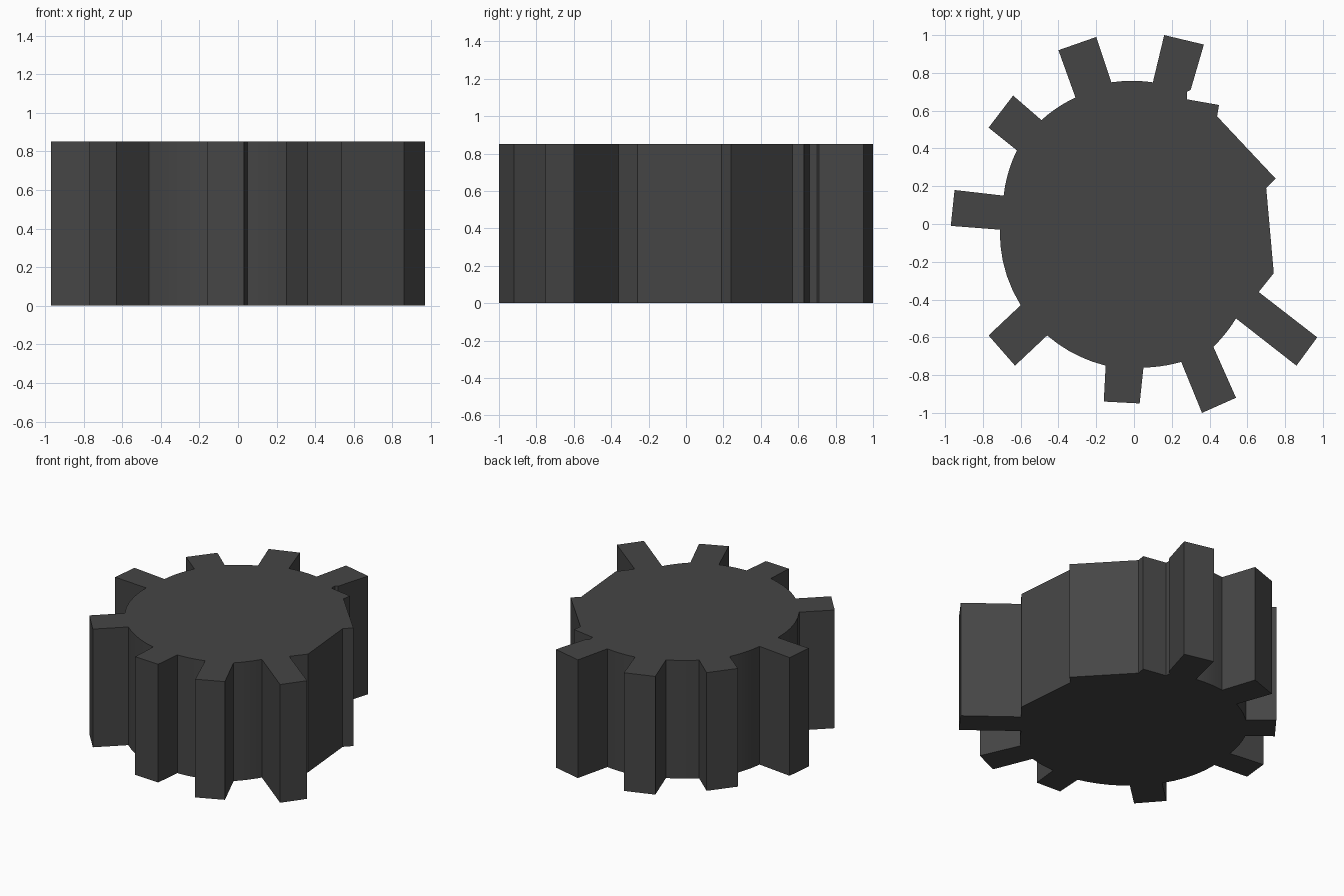
import bpy, bmesh, math

if "Cube" in bpy.data.objects:
    bpy.data.objects.remove(bpy.data.objects["Cube"])

HEIGHT = 0.85

# Teeth, counter-clockwise: first root, first tip, second tip, second root
TEETH = [
    [(0.30, 0.71), (0.37, 0.95), (0.16, 1.00), (0.10, 0.75)],
    [(-0.12, 0.75), (-0.20, 0.99), (-0.40, 0.92), (-0.31, 0.67)],
    [(-0.49, 0.55), (-0.64, 0.68), (-0.77, 0.51), (-0.62, 0.39)],
    [(-0.69, 0.15), (-0.95, 0.18), (-0.97, -0.01), (-0.71, -0.03)],
    [(-0.60, -0.43), (-0.77, -0.59), (-0.63, -0.75), (-0.46, -0.59)],
    [(-0.15, -0.75), (-0.16, -0.94), (0.03, -0.95), (0.05, -0.76)],
    [(0.25, -0.73), (0.36, -1.00), (0.54, -0.92), (0.42, -0.65)],
    [(0.54, -0.50), (0.86, -0.75), (0.97, -0.60), (0.66, -0.36)],
]

# Worn stretch where teeth have broken off
BROKEN = [(0.74, -0.26), (0.70, 0.19), (0.75, 0.24), (0.44, 0.57),
          (0.45, 0.63), (0.28, 0.66), (0.28, 0.70)]


def root_arc(a, b, steps=5):
    """Points of the hub's rim strictly between two tooth roots."""
    ra, rb = math.hypot(*a), math.hypot(*b)
    ta, tb = math.atan2(a[1], a[0]), math.atan2(b[1], b[0])
    sweep = (tb - ta) % math.tau
    pts = []
    for i in range(1, steps):
        f = i / steps
        r, t = ra + (rb - ra) * f, ta + sweep * f
        pts.append((r * math.cos(t), r * math.sin(t)))
    return pts


def extrude_profile(name, profile, height):
    bm = bmesh.new()
    base = bm.faces.new([bm.verts.new((x, y, 0)) for x, y in profile])
    top = bmesh.ops.extrude_face_region(bm, geom=[base], use_keep_orig=True)
    verts = [v for v in top["geom"] if isinstance(v, bmesh.types.BMVert)]
    bmesh.ops.translate(bm, verts=verts, vec=(0, 0, height))
    bmesh.ops.recalc_face_normals(bm, faces=bm.faces[:])
    mesh = bpy.data.meshes.new(name)
    bm.to_mesh(mesh)
    bm.free()
    obj = bpy.data.objects.new(name, mesh)
    bpy.context.collection.objects.link(obj)
    return obj


# Gear outline: teeth joined by rim arcs, closed by the broken stretch
outline = []
for i, tooth in enumerate(TEETH):
    outline += tooth
    if i + 1 < len(TEETH):
        outline += root_arc(tooth[-1], TEETH[i + 1][0])
outline += BROKEN

gear = extrude_profile("broken_gear", outline, HEIGHT)

# Dark iron colour
iron = bpy.data.materials.new("dark_iron")
iron.diffuse_color = (0.06, 0.06, 0.06, 1)
iron.use_nodes = True
iron.node_tree.nodes["Principled BSDF"].inputs["Base Color"].default_value = iron.diffuse_color
gear.data.materials.append(iron)

# Smooth rim, sharp tooth edges
bpy.context.view_layer.objects.active = gear
gear.select_set(True)
bpy.ops.object.shade_smooth_by_angle(angle=math.radians(30))
